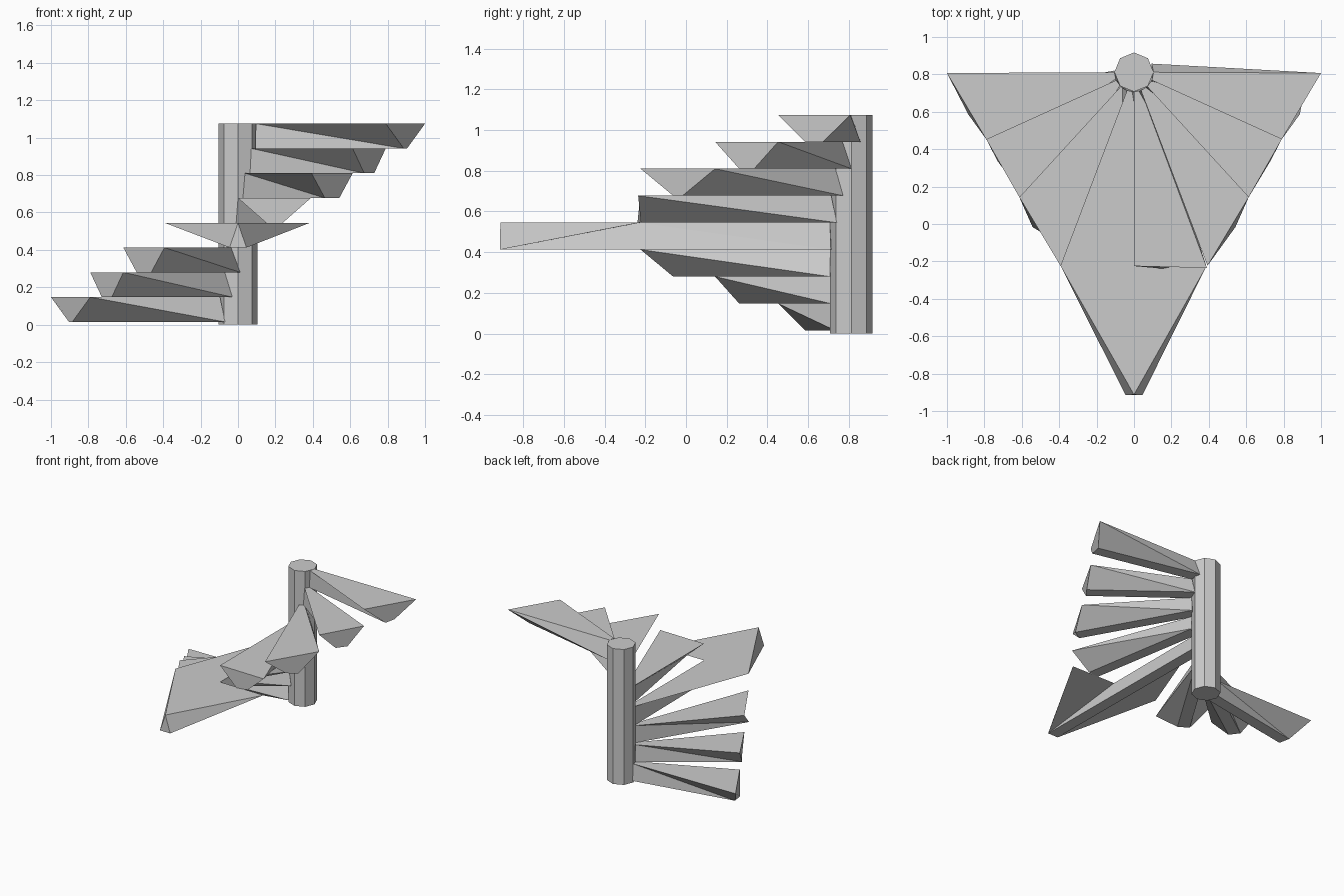
import bpy, bmesh
from math import sin, cos, atan2, radians
from mathutils import Vector

if "Cube" in bpy.data.objects:
    bpy.data.objects.remove(bpy.data.objects["Cube"])

PY, R = 0.812, 0.105       # pole centre (y) and radius
Z0, RISE = 0.015, 0.1325   # first underside height, riser height


def around(angle):
    """Point on the pole, angle measured from the front toward the right."""
    return Vector((R * sin(angle), PY - R * cos(angle)))


def bearing(p):
    return atan2(p.x, PY - p.y)


def mesh_object(name, verts, faces):
    bm = bmesh.new()
    vs = [bm.verts.new(v) for v in verts]
    for f in faces:
        bm.faces.new([vs[i] for i in f])
    bmesh.ops.recalc_face_normals(bm, faces=bm.faces)
    me = bpy.data.meshes.new(name)
    bm.to_mesh(me)
    bm.free()
    ob = bpy.data.objects.new(name, me)
    bpy.context.collection.objects.link(ob)


def tread(name, i, left, right, landing=False):
    left, right = Vector(left), Vector(right)
    mid = Vector((0, -0.915)) if landing else (left + right) / 2
    a = bearing(mid)
    across = Vector((cos(a), sin(a))) * 0.045
    # underside: narrow strip, twisted slightly where it meets the pole
    inner = radians(-20) if landing else a
    low = [around(inner - radians(16)), mid - across, mid + across,
           around(inner + radians(37))]
    top = [around(bearing(left)), left, right, around(bearing(right))]
    faces = [(0, 1, 2, 3), (0, 4, 7), (0, 7, 3), (0, 1, 5), (0, 5, 4),
             (1, 2, 6, 5), (2, 3, 7), (2, 7, 6), (4, 5, 6, 7)]
    if landing:
        # pointed landing with a notch on the right
        top = [around(bearing(left)), left, Vector((0, -0.912)), right,
               Vector((0, -0.225)), around(0)]
        faces = [(0, 1, 2, 3, 4, 5), (0, 1, 7), (0, 7, 6), (1, 2, 7),
                 (2, 8, 7), (2, 3, 8), (3, 4, 8), (4, 5, 9), (4, 9, 8),
                 (5, 0, 6), (5, 6, 9), (6, 7, 8, 9)]
    z = Z0 + i * RISE
    verts = [(p.x, p.y, z + RISE) for p in top] + [(p.x, p.y, z) for p in low]
    mesh_object(name, verts, faces)


# centre pole
bpy.ops.mesh.primitive_cylinder_add(vertices=8, radius=R, depth=1.075,
                                    location=(0, PY, 0.5375))
bpy.context.object.name = "centre_pole"

# treads climbing from left to right
edge = [(-1, 0.807), (-0.79, 0.453), (-0.613, 0.143), (-0.393, -0.223)]
for i in range(3):
    tread(f"lower_tread_{i + 1}", i, edge[i], edge[i + 1])
tread("landing", 3, edge[3], (0.385, -0.23), landing=True)
tread("upper_tread_1", 4, (0, -0.225), (0.39, -0.235))
for i in range(3):
    l, r = edge[3 - i], edge[2 - i]
    tread(f"upper_tread_{i + 2}", 5 + i, (-l[0], l[1]), (-r[0], r[1]))
